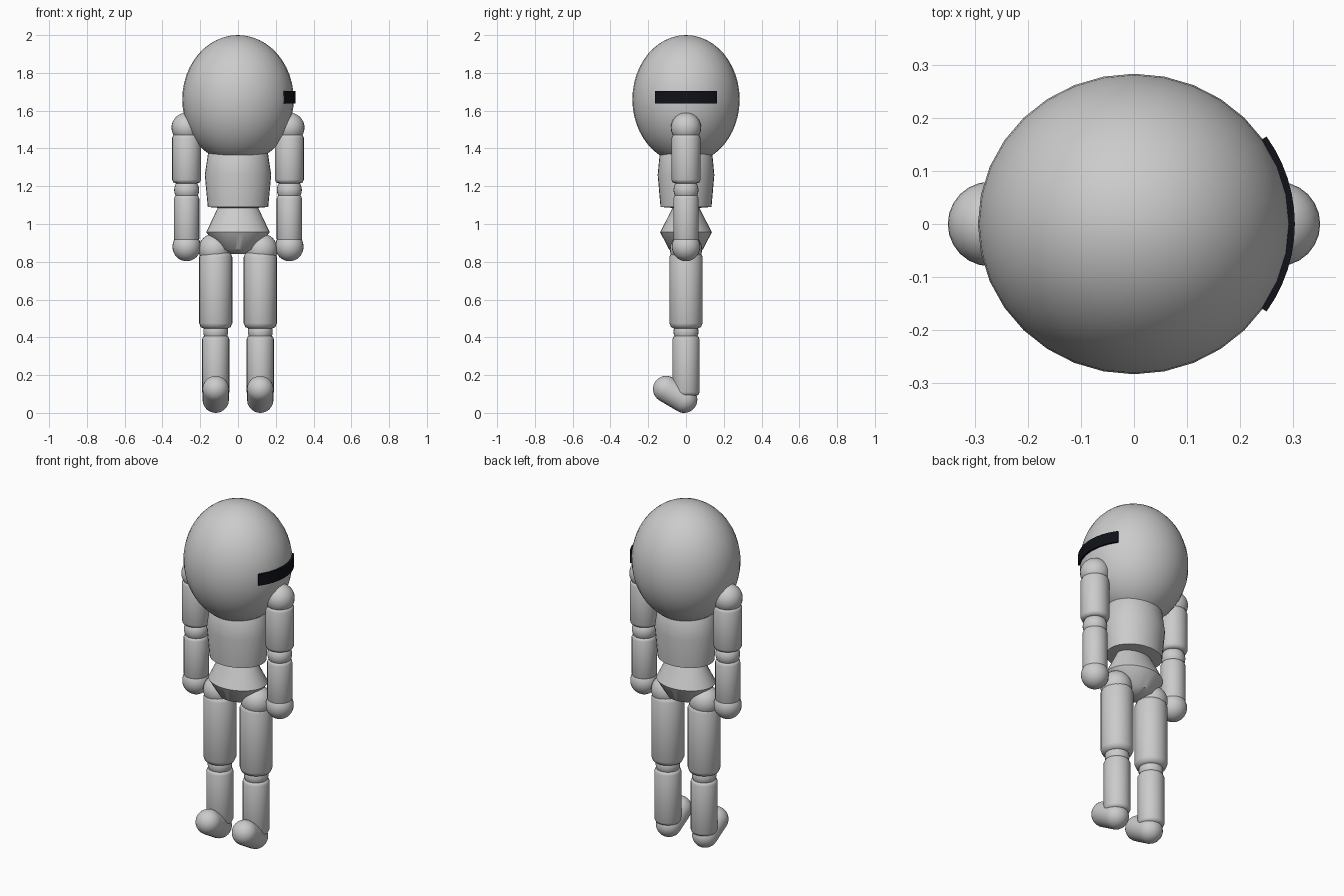
import bpy, bmesh, math
from mathutils import Vector

if "Cube" in bpy.data.objects:
    bpy.data.objects.remove(bpy.data.objects["Cube"])


def finish(name, bm, angle=40):
    bmesh.ops.recalc_face_normals(bm, faces=bm.faces)
    mesh = bpy.data.meshes.new(name)
    bm.to_mesh(mesh)
    bm.free()
    ob = bpy.data.objects.new(name, mesh)
    bpy.context.collection.objects.link(ob)
    bpy.ops.object.select_all(action='DESELECT')
    ob.select_set(True)
    bpy.context.view_layer.objects.active = ob
    bpy.ops.object.shade_smooth_by_angle(angle=math.radians(angle))
    return ob


def lathe(name, profile, x=0, n=24, angle=40):
    """Closed body of elliptical rings; profile holds (rx, ry, z) from bottom to top."""
    bm = bmesh.new()
    rings = []
    for rx, ry, z in profile:
        rings.append([bm.verts.new((x + rx * math.cos(i * math.tau / n),
                                    ry * math.sin(i * math.tau / n), z)) for i in range(n)])
    for a, b in zip(rings, rings[1:]):
        for i in range(n):
            j = (i + 1) % n
            bm.faces.new((a[i], a[j], b[j], b[i]))
    bm.faces.new(rings[0])
    bm.faces.new(rings[-1])
    return finish(name, bm, angle)


def limb(name, x, z0, z1, r, b=0.02):
    """Cylinder with softly rounded rims."""
    bottom = [(r - b, z0), (r - b * 0.3, z0 + b * 0.3), (r, z0 + b)]
    top = [(r, z1 - b), (r - b * 0.3, z1 - b * 0.3), (r - b, z1)]
    return lathe(name, [(q, q, z) for q, z in bottom + top], x, angle=60)


def ball(name, center, radii, n=24, rings=16):
    bm = bmesh.new()
    bmesh.ops.create_uvsphere(bm, u_segments=n, v_segments=rings, radius=1)
    bmesh.ops.scale(bm, vec=radii, verts=bm.verts)
    bmesh.ops.translate(bm, vec=center, verts=bm.verts)
    return finish(name, bm)


def capsule(name, a, b, r):
    """Sphere split at the equator and stretched between two points."""
    a, b = Vector(a), Vector(b)
    axis = b - a
    bm = bmesh.new()
    bmesh.ops.create_uvsphere(bm, u_segments=24, v_segments=16, radius=r)
    upper = [f for f in bm.faces if f.calc_center_median().z > 0]
    geom = bmesh.ops.extrude_face_region(bm, geom=upper)['geom']
    moved = [v for v in geom if isinstance(v, bmesh.types.BMVert)]
    bmesh.ops.delete(bm, geom=[f for f in upper if f.is_valid], context='FACES')
    bmesh.ops.translate(bm, vec=(0, 0, axis.length), verts=moved)
    rot = axis.to_track_quat('Z', 'Y').to_matrix()
    bmesh.ops.rotate(bm, cent=(0, 0, 0), matrix=rot, verts=bm.verts)
    bmesh.ops.translate(bm, vec=a, verts=bm.verts)
    return finish(name, bm)


# Head
ball("head", (0, 0, 1.66), (0.295, 0.284, 0.34), 32, 24)

# Torso and pelvis
lathe("torso", [(0.10, 0.07, 1.085), (0.16, 0.135, 1.09), (0.176, 0.15, 1.26),
                (0.157, 0.138, 1.385), (0.10, 0.09, 1.45)], n=32)
lathe("pelvis", [(0.03, 0.03, 0.84), (0.10, 0.09, 0.865), (0.168, 0.137, 0.957),
                 (0.105, 0.068, 1.09)], n=32)

# Arms and legs, both sides
for side, s in (("left", -1), ("right", 1)):
    ax, lx = 0.272 * s, 0.118 * s
    ball(side + "_shoulder", (ax, 0, 1.51), (0.08, 0.08, 0.08))
    limb(side + "_upper_arm", ax, 1.215, 1.475, 0.077)
    ball(side + "_elbow", (ax, 0, 1.18), (0.066, 0.066, 0.066))
    limb(side + "_forearm", ax, 0.90, 1.155, 0.067)
    ball(side + "_hand", (ax, 0, 0.88), (0.075, 0.075, 0.077))
    ball(side + "_hip", (lx * 1.05, 0, 0.865), (0.085, 0.085, 0.085))
    limb(side + "_thigh", lx, 0.445, 0.855, 0.088, 0.03)
    ball(side + "_knee", (lx, 0, 0.43), (0.066, 0.066, 0.066))
    limb(side + "_shin", lx, 0.09, 0.41, 0.072)
    capsule(side + "_foot", (lx, -0.01, 0.07), (lx, -0.105, 0.126), 0.07)

# Dark curved strip on the right side of the head
bm = bmesh.new()
cols = []
for i in range(13):
    t = math.radians(-34.5 + 69 * i / 12)
    c, sn = math.cos(t), math.sin(t)
    cols.append([bm.verts.new((rx * c, ry * sn, z)) for rx, ry, z in
                 ((0.285, 0.274, 1.637), (0.304, 0.292, 1.637),
                  (0.304, 0.292, 1.703), (0.285, 0.274, 1.703))])
for a, b in zip(cols, cols[1:]):
    for k in range(4):
        m = (k + 1) % 4
        bm.faces.new((a[k], a[m], b[m], b[k]))
bm.faces.new(cols[0])
bm.faces.new(cols[-1])
strip = finish("head_strip", bm)
black = bpy.data.materials.new("black")
black.diffuse_color = (0.005, 0.006, 0.01, 1)
black.use_nodes = True
black.node_tree.nodes["Principled BSDF"].inputs["Base Color"].default_value = black.diffuse_color
strip.data.materials.append(black)
